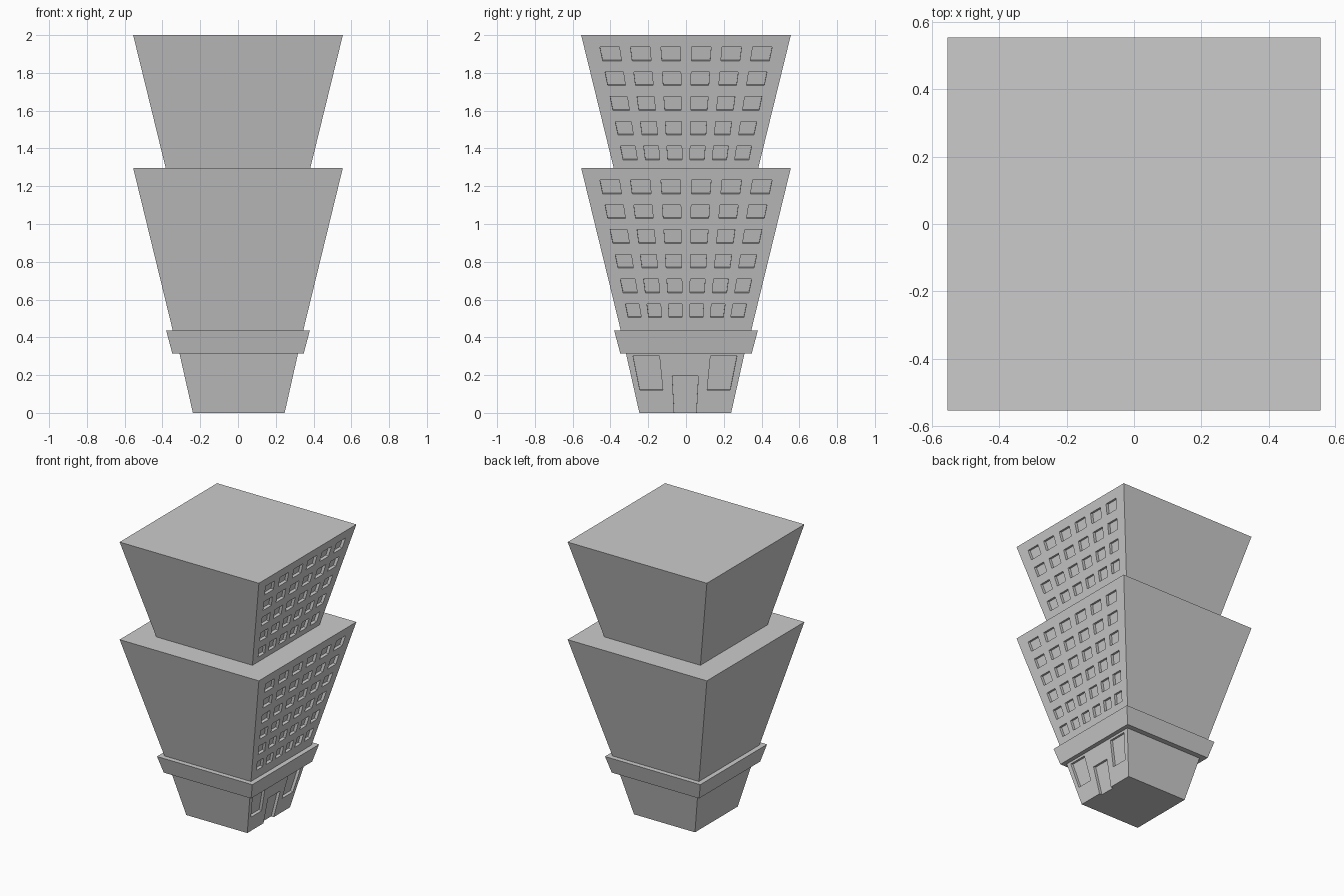
import bpy, bmesh, math
from mathutils import Vector

if "Cube" in bpy.data.objects:
    bpy.data.objects.remove(bpy.data.objects["Cube"])

BOX = [(0, 1, 2, 3), (7, 6, 5, 4), (0, 4, 5, 1), (1, 5, 6, 2), (2, 6, 7, 3), (3, 7, 4, 0)]


def make_object(name, hexes):
    """One object from a list of eight-cornered blocks."""
    bm = bmesh.new()
    for pts in hexes:
        vs = [bm.verts.new(p) for p in pts]
        for f in BOX:
            bm.faces.new([vs[i] for i in f])
    bmesh.ops.recalc_face_normals(bm, faces=bm.faces)
    mesh = bpy.data.meshes.new(name)
    bm.to_mesh(mesh)
    bm.free()
    ob = bpy.data.objects.new(name, mesh)
    bpy.context.collection.objects.link(ob)
    return ob


def tier(name, z0, z1, h0, h1, openings=(), depth=0.02):
    """Flaring square block; openings are (u0, u1, z0, z1) pockets on the +x face,
    with u a fraction of the half width so that they follow the taper."""
    sq = [(-1, -1), (1, -1), (1, 1), (-1, 1)]
    body = make_object(name, [[(x * h, y * h, z) for h, z in ((h0, z0), (h1, z1)) for x, y in sq]])
    if not openings:
        return body
    slope = (h1 - h0) / (z1 - z0)
    normal = Vector((1, 0, -slope)).normalized()

    def on_face(u, z):
        h = h0 + slope * (z - z0)
        return Vector((h, u * h, z))

    blocks = []
    for u0, u1, a, b in openings:
        quad = [on_face(u0, a), on_face(u1, a), on_face(u1, b), on_face(u0, b)]
        blocks.append([p + normal * d for d in (-depth, 0.03) for p in quad])
    cutter = make_object(name + "_cutter", blocks)
    cutter.hide_render = True
    mod = body.modifiers.new("pockets", 'BOOLEAN')
    mod.operation = 'DIFFERENCE'
    mod.solver = 'EXACT'
    mod.object = cutter
    bpy.context.view_layer.objects.active = body
    bpy.ops.object.modifier_apply(modifier=mod.name)
    bpy.data.objects.remove(cutter)
    return body


def window_grid(first_z, rows, pitch=0.131, height=0.072):
    return [((c - 2.5) * 0.30 - 0.095, (c - 2.5) * 0.30 + 0.095,
             first_z + r * pitch, first_z + r * pitch + height)
            for r in range(rows) for c in range(6)]


# Ground floor with door and two shop windows
base = tier("ground_floor", 0, 0.32, 0.243, 0.315,
            [(-0.89, -0.44, 0.12, 0.30), (0.43, 0.88, 0.12, 0.30), (-0.24, 0.24, -0.05, 0.195)])
base.location = (0.004, -0.004, 0)

# Ledge above the ground floor
tier("ledge", 0.315, 0.435, 0.348, 0.38)

# Two flaring window storeys
tier("middle_block", 0.435, 1.297, 0.345, 0.555, window_grid(0.505, 6))
tier("upper_block", 1.297, 2.0, 0.383, 0.555, window_grid(1.34, 5))
